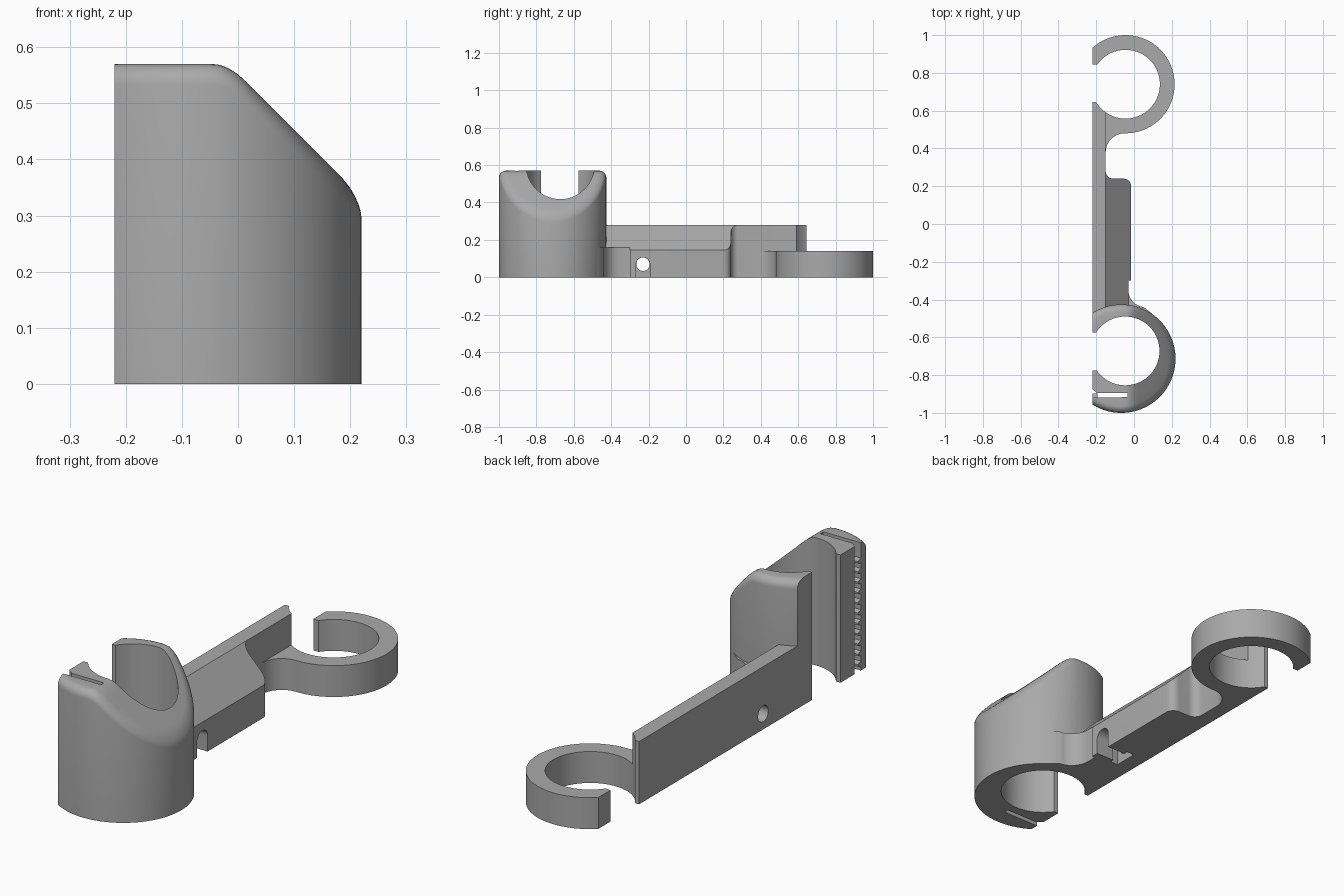
import bpy, bmesh, math
from mathutils import Vector

cube = bpy.data.objects.get("Cube")
if cube:
    bpy.data.objects.remove(cube, do_unlink=True)

FLAT = -0.22                                # plane of the flat left-hand side
FRONT_BORE, REAR_BORE = (-0.047, -0.672), (-0.045, 0.74)
BORE_R = 0.182

grey = bpy.data.materials.new("plain grey")
grey.use_nodes = True
grey.diffuse_color = (0.4, 0.4, 0.4, 1)
grey.node_tree.nodes["Principled BSDF"].inputs["Base Color"].default_value = (0.4, 0.4, 0.4, 1)


def finish(name, bm):
    bmesh.ops.recalc_face_normals(bm, faces=bm.faces)
    mesh = bpy.data.meshes.new(name)
    bm.to_mesh(mesh)
    bm.free()
    mesh.materials.append(grey)
    obj = bpy.data.objects.new(name, mesh)
    bpy.context.collection.objects.link(obj)
    return obj


def slice_off(bm, point, normal):
    """Remove everything beyond a plane and close the cut."""
    geom = bm.verts[:] + bm.edges[:] + bm.faces[:]
    cut = bmesh.ops.bisect_plane(bm, geom=geom, plane_co=point, plane_no=normal, clear_outer=True)
    edges = [e for e in cut["geom_cut"] if isinstance(e, bmesh.types.BMEdge)]
    bmesh.ops.contextual_create(bm, geom=edges)


def prism(points, low, high, axis="z"):
    """Extrude an outline; axis x reads the points as (y, z)."""
    place = (lambda a, b: (a, b, low)) if axis == "z" else (lambda a, b: (low, a, b))
    move = (0, 0, high - low) if axis == "z" else (high - low, 0, 0)
    bm = bmesh.new()
    face = bm.faces.new([bm.verts.new(place(a, b)) for a, b in points])
    top = bmesh.ops.extrude_face_region(bm, geom=[face])
    bmesh.ops.translate(bm, vec=move, verts=[v for v in top["geom"] if isinstance(v, bmesh.types.BMVert)])
    return bm


def arc(center, radius, start, end, steps=8):
    angles = [math.radians(start + (end - start) * i / steps) for i in range(steps + 1)]
    return [(center[0] + radius * math.cos(a), center[1] + radius * math.sin(a)) for a in angles]


def circle(center, radius, steps=96):
    return arc(center, radius, 0, 360, steps)[:-1]


def box(x0, x1, y0, y1, z0, z1):
    return prism([(x0, y0), (x1, y0), (x1, y1), (x0, y1)], z0, z1)


def combine(target, tool, operation):
    mod = target.modifiers.new("combine", "BOOLEAN")
    mod.operation, mod.solver, mod.object = operation, "EXACT", tool
    bpy.context.view_layer.objects.active = target
    bpy.ops.object.modifier_apply(modifier=mod.name)
    bpy.data.objects.remove(tool, do_unlink=True)


def join(target, bm):
    combine(target, finish("addition", bm), "UNION")


def cut(target, bm):
    combine(target, finish("cutter", bm), "DIFFERENCE")


def tower():
    """Tall round clip: flat top running into a slope, with a rounded rim."""
    cx, cy, radius, rim, count = -0.067, -0.713, 0.287, 0.037, 96

    def height(x, distance):
        a, b, blend = 0.57, 0.553 - x, 0.03
        h = max(blend - abs(a - b), 0) / blend
        inset = max(rim - (radius - distance), 0)
        return min(a, b) - h * h * blend / 4 - rim + math.sqrt(rim * rim - inset * inset)

    rims = [radius - rim + rim * math.sin(math.radians(a)) for a in range(90, -1, -15)]
    rings = rims + [radius * f for f in (0.75, 0.6, 0.45, 0.3, 0.15)]
    bm = bmesh.new()
    loops = []
    for level, r in enumerate([radius] + rings):
        loops.append([bm.verts.new((x, y, height(x, r) if level else 0))
                      for x, y in circle((cx, cy), r, count)])
    for outer, inner in zip(loops, loops[1:]):
        for i in range(count):
            j = (i + 1) % count
            bm.faces.new((outer[i], outer[j], inner[j], inner[i]))
    bm.faces.new(loops[0])
    bm.faces.new(loops[-1])
    slice_off(bm, (FLAT, 0, 0), (-1, 0, 0))
    return bm


# Spine: thin wall with a wider sloped block
outline = [(FLAT, -0.57), (-0.15, -0.57), (-0.03, -0.48), (-0.03, -0.3), (-0.015, -0.3)]
outline += arc((-0.055, 0.2), 0.04, 0, 90)
outline += arc((-0.11, 0.28), 0.04, 270, 180)
outline += [(-0.15, 0.645), (FLAT, 0.645)]
spine = prism(outline, 0, 0.28)
slice_off(spine, (-0.015, 0, 0.145), (1, 0, 1))
body = finish("double_clip_bracket", spine)

# Low web blending the block into the tower
web = [(-0.2, -0.3), (-0.2, -0.52), (0.06, -0.52), (0.095, -0.475)]
web += arc((0.06, -0.35), 0.09, 265, 180)
web += [(-0.03, -0.3)]
join(body, prism(web, 0, 0.16))
join(body, tower())

# Low rear ring and its fillet into the spine
ring = prism(circle(REAR_BORE, 0.26), 0, 0.14)
slice_off(ring, (FLAT, 0, 0), (-1, 0, 0))
join(body, ring)
fillet = arc((-0.05, 0.38), 0.1, 180, 90) + [(-0.05, 0.53), (-0.17, 0.6), (-0.17, 0.38)]
join(body, prism(fillet, 0, 0.14))

# Bores and side openings of both clips
for bore, middle in ((FRONT_BORE, -0.675), (REAR_BORE, 0.745)):
    cut(body, prism(circle(bore, BORE_R), -0.1, 0.7))
    cut(body, box(-0.3, -0.19, middle - 0.1, middle + 0.1, -0.1, 0.7))

# Strap slot in the tower, flared at its mouth
slot = [(-0.3, -0.918), (-0.19, -0.918), (-0.035, -0.917), (-0.035, -0.896),
        (-0.195, -0.896), (FLAT, -0.875), (-0.3, -0.875)]
cut(body, prism(slot, -0.1, 0.7))

# Screw hole, arched recess and nut pocket
cut(body, prism(circle((-0.23, 0.07), 0.036, 32), -0.3, 0.1, "x"))
arch = arc((-0.23, 0.07), 0.037, 0, 180, 16) + [(-0.267, -0.1), (-0.193, -0.1)]
cut(body, prism(arch, -0.11, 0.0, "x"))
cut(body, box(-0.145, -0.105, -0.285, -0.175, -0.1, 0.12))


def shade(obj):
    bpy.ops.object.select_all(action="DESELECT")
    obj.select_set(True)
    bpy.context.view_layer.objects.active = obj
    bpy.ops.object.shade_smooth_by_angle(angle=math.radians(30))


shade(body)

# Gripping teeth stacked in the slot mouth
teeth = bmesh.new()
for i in range(11):
    z = 0.03 + i * 0.046
    section = [(-0.925, z - 0.014), (-0.897, z - 0.004), (-0.897, z + 0.004), (-0.925, z + 0.014)]
    tooth = prism(section, FLAT, -0.192, "x")
    temp = bpy.data.meshes.new("tooth")
    tooth.to_mesh(temp)
    tooth.free()
    teeth.from_mesh(temp)
    bpy.data.meshes.remove(temp)
finish("grip_teeth", teeth)
